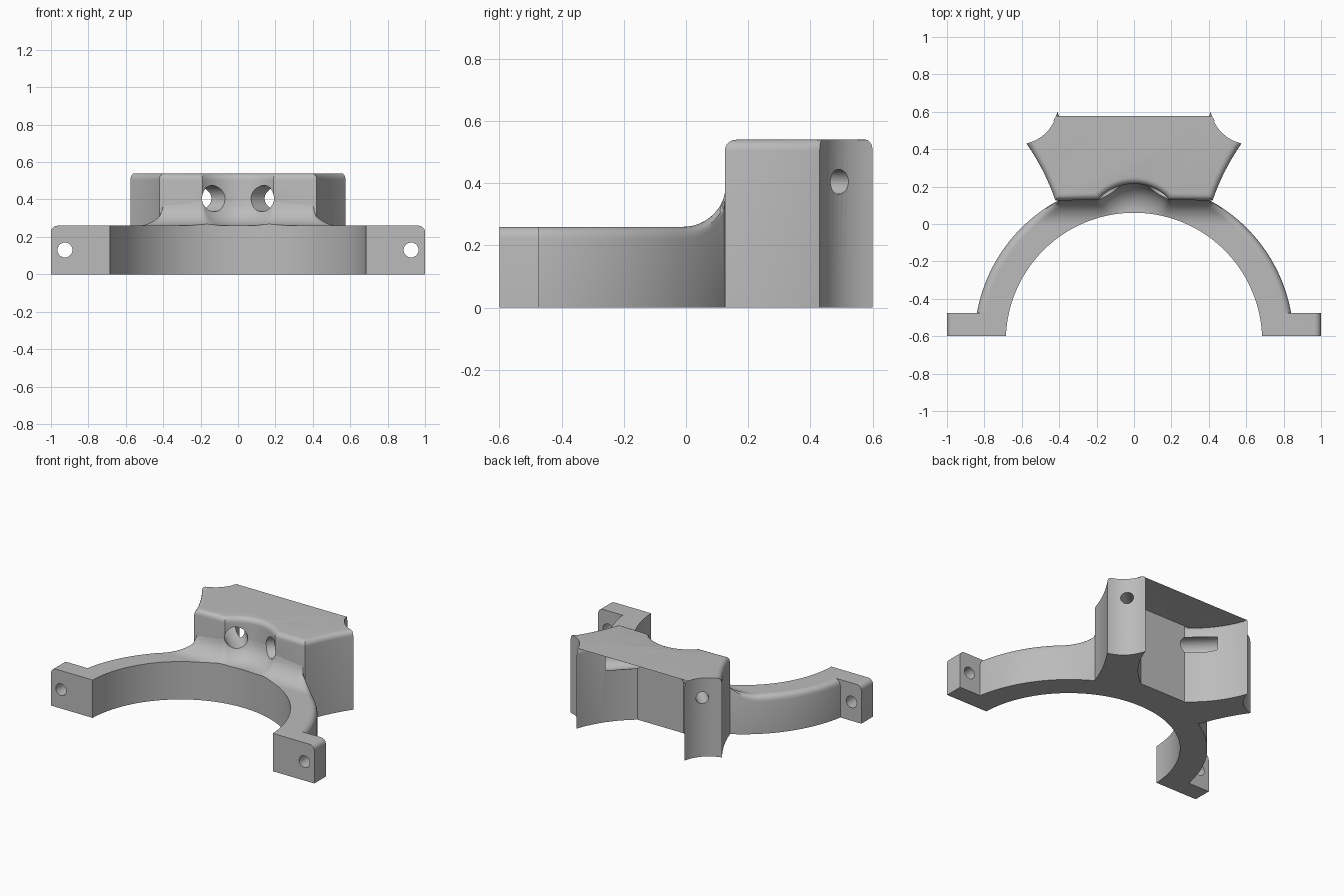
import bpy, bmesh, math
from mathutils import Vector, Matrix

if "Cube" in bpy.data.objects:
    bpy.data.objects.remove(bpy.data.objects["Cube"])

grey = bpy.data.materials.new("plain_grey")
grey.diffuse_color = (0.5, 0.5, 0.5, 1)
grey.use_nodes = True
grey.node_tree.nodes["Principled BSDF"].inputs["Base Color"].default_value = grey.diffuse_color

CY, R_IN, R_OUT = -0.625, 0.685, 0.853      # clamp ring centre and radii
RING_H, SADDLE_H, FILLET, EDGE = 0.26, 0.54, 0.14, 0.035
WALL_Y, REC_X, REC_CY, REC_R = 0.13, 0.19, -0.04, 0.255   # front wall and its recess


def make(name, bm):
    bmesh.ops.recalc_face_normals(bm, faces=bm.faces)
    me = bpy.data.meshes.new(name)
    bm.to_mesh(me)
    bm.free()
    me.materials.append(grey)
    ob = bpy.data.objects.new(name, me)
    bpy.context.collection.objects.link(ob)
    return ob


def rod(p, q, r):
    """Cutter cylinder between two points."""
    p, q = Vector(p), Vector(q)
    bm = bmesh.new()
    rot = (q - p).to_track_quat('Z', 'Y').to_matrix().to_4x4()
    bmesh.ops.create_cone(bm, cap_ends=True, segments=40, radius1=r, radius2=r,
                          depth=(q - p).length,
                          matrix=Matrix.Translation((p + q) / 2) @ rot)
    ob = make("cutter", bm)
    ob.hide_render = True
    return ob


def cut(ob, cutters):
    """Subtract the cutters and bake the result."""
    for c in cutters:
        m = ob.modifiers.new("cut", 'BOOLEAN')
        m.operation, m.solver, m.object = 'DIFFERENCE', 'EXACT', c
    bpy.context.view_layer.update()
    dg = bpy.context.evaluated_depsgraph_get()
    me = bpy.data.meshes.new_from_object(ob.evaluated_get(dg))
    ob.modifiers.clear()
    ob.data = me


def smooth(ob):
    bpy.ops.object.select_all(action='DESELECT')
    ob.select_set(True)
    bpy.context.view_layer.objects.active = ob
    bpy.ops.object.shade_smooth_by_angle(angle=math.radians(30))


def bow(a, b, sag, n=12):
    """Points from a towards b (b left out), bowed to the left by sag."""
    a, b = Vector(a), Vector(b)
    side = Vector((a.y - b.y, b.x - a.x)).normalized()
    return [a.lerp(b, i / n) + side * sag * 4 * (i / n) * (1 - i / n) for i in range(n)]


# Front wall distance, used for the fillet where ring and saddle meet
def wall_distance(x, y):
    x = abs(x)
    r = math.hypot(x, y - REC_CY)
    if y >= WALL_Y:
        return max(0, REC_R - r)
    d = math.hypot(max(0, REC_X - x), WALL_Y - y)
    if y > REC_CY and x / (y - REC_CY) < REC_X / (WALL_Y - REC_CY):
        d = min(d, REC_R - r)
    return d


def ring_top(x, y, r):
    d = wall_distance(x, y)
    z = RING_H
    if d < FILLET:
        z += FILLET - math.sqrt(FILLET**2 - (FILLET - d)**2)
    e, b = R_OUT - r, 0.04
    if abs(x) > 0.41 and e < b:               # rounded outer edge
        z -= b - math.sqrt(max(0, b * b - (b - e)**2))
    return z


# Half ring with rounded edge and fillet
bm = bmesh.new()
NT, NR = 220, 40
loops = []
for i in range(NT + 1):
    loop = []
    for j in range(NR + 1):
        r = R_IN + (R_OUT - R_IN) * j / NR
        t0 = math.asin((-0.6 - CY) / r)
        t = t0 + (math.pi - 2 * t0) * i / NT
        x, y = r * math.cos(t), CY + r * math.sin(t)
        if j == 0:
            loop.append(bm.verts.new((x, y, 0)))
        loop.append(bm.verts.new((x, y, ring_top(x, y, r))))
    loop.append(bm.verts.new((x, y, 0)))
    loops.append(loop)
for a, b in zip(loops, loops[1:]):
    for k in range(len(a)):
        n = (k + 1) % len(a)
        bm.faces.new((a[k], a[n], b[n], b[k]))
bm.faces.new(loops[0])
bm.faces.new(loops[-1])
ring = make("half_ring", bm)

# Saddle with two arms: right half outline, from recess middle round to the back
half = []
a0 = math.atan2(REC_X, WALL_Y - REC_CY)
for i in range(12):
    a = a0 * i / 12
    half.append((Vector((REC_R * math.sin(a), REC_CY + REC_R * math.cos(a))), True))
half.append((Vector((REC_X, WALL_Y)), True))
half += [(p, True) for p in bow((0.42, 0.125), (0.575, 0.43), 0.012)]
half += [(p, False) for p in bow((0.575, 0.43), (0.41, 0.6), 0.035)]
half += [(p, True) for p in bow((0.41, 0.6), (0.175, 0.275), 0.03)]
half.append((Vector((0.175, 0.275)), False))
pts = [p for p, _ in half]
flags = [f for _, f in half]
pts += [Vector((-p.x, p.y)) for p in reversed(pts[1:])]
flags += list(reversed(flags[:-1]))

bm = bmesh.new()
low = [bm.verts.new((p.x, p.y, 0)) for p in pts]
top = [bm.verts.new((p.x, p.y, SADDLE_H)) for p in pts]
n = len(pts)
for i in range(n):
    k = (i + 1) % n
    bm.faces.new((low[i], low[k], top[k], top[i]))
bm.faces.new(top)
bm.faces.new(low)
bmesh.ops.recalc_face_normals(bm, faces=bm.faces)
rounded = [bm.edges.get((top[i], top[(i + 1) % n])) for i in range(n) if flags[i]]
bmesh.ops.bevel(bm, geom=rounded, offset=EDGE, segments=5, profile=0.5,
                affect='EDGES', clamp_overlap=False)
saddle = make("saddle", bm)

# Stepped bores along both arms
bores = []
end, u = Vector((0.467, 0.491, 0.405)), Vector((0.72, 0.694, 0)).normalized()
for s in (1, -1):
    def at(t):
        p = end + u * t
        return (s * p.x, p.y, p.z)
    bores.append(rod(at(0.08), at(-0.3), 0.04))
    bores.append(rod(at(-0.157), at(-0.56), 0.07))
cut(saddle, bores)
cut(ring, bores)

# Bolt tabs with one rounded corner and a hole
drills = []
tabs = []
for s, name in ((1, "right_tab"), (-1, "left_tab")):
    prof = [(0.8, 0), (1, 0)]
    prof += [(0.965 + 0.035 * math.cos(a), 0.225 + 0.035 * math.sin(a))
             for a in (math.pi / 2 * i / 6 for i in range(7))]
    prof.append((0.8, RING_H))
    bm = bmesh.new()
    f = bm.faces.new([bm.verts.new((s * x, -0.6, z)) for x, z in prof])
    ext = bmesh.ops.extrude_face_region(bm, geom=[f], use_keep_orig=True)
    bmesh.ops.translate(bm, vec=(0, 0.125, 0),
                        verts=[v for v in ext["geom"] if isinstance(v, bmesh.types.BMVert)])
    tab = make(name, bm)
    drill = rod((s * 0.925, -0.7, 0.13), (s * 0.925, -0.4, 0.13), 0.04)
    cut(tab, [drill])
    drills.append(drill)
    tabs.append(tab)

for c in bores + drills:
    bpy.data.objects.remove(c)
for ob in [ring, saddle] + tabs:
    smooth(ob)
